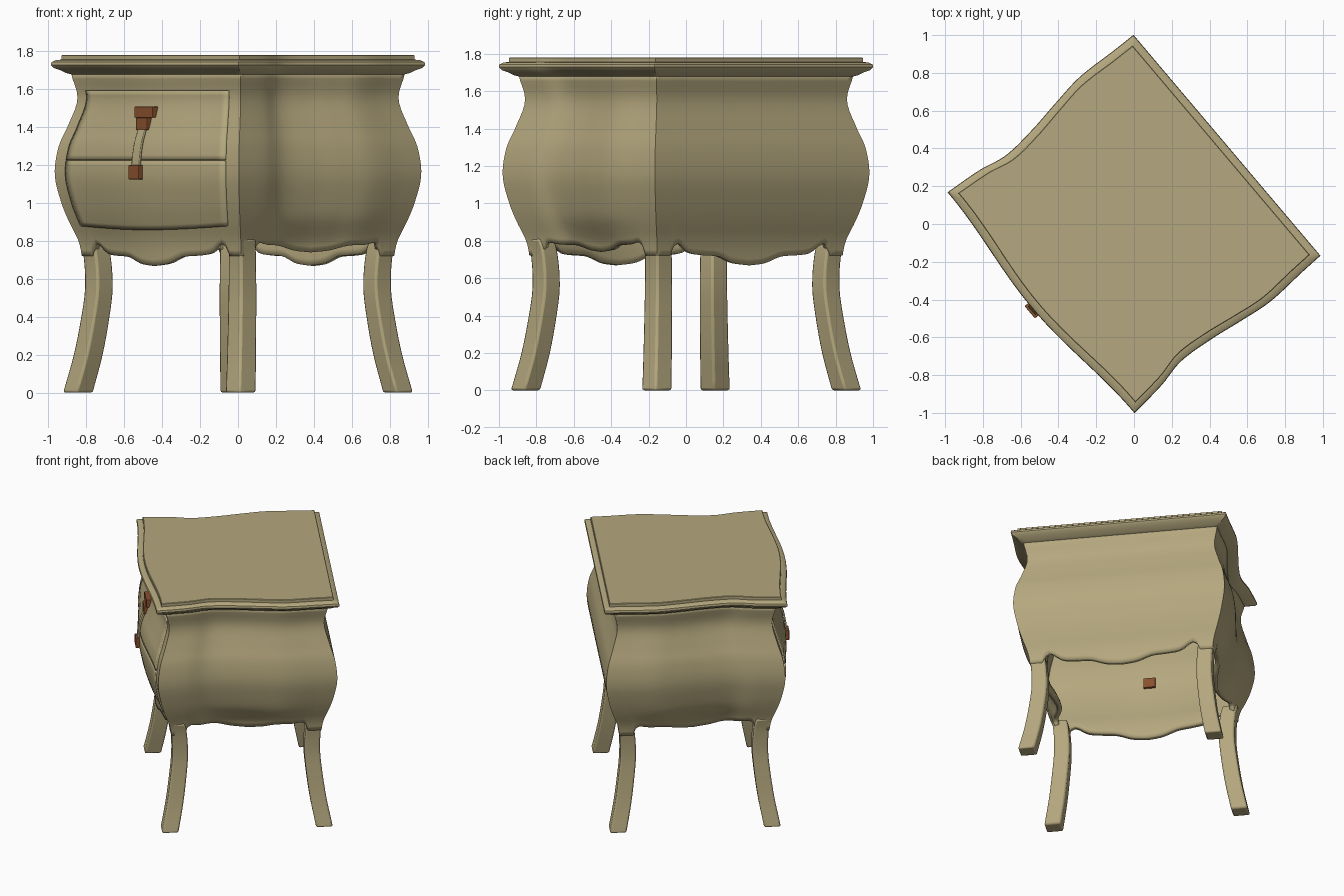
import bpy, bmesh, math
from mathutils import Vector, Matrix

if "Cube" in bpy.data.objects:
    bpy.data.objects.remove(bpy.data.objects["Cube"])

W, D = 0.766, 0.645                       # half width and half depth of the top
TURN = Matrix.Rotation(math.radians(-49.75), 4, "Z")
LEG = 0.11


def material(name, rgb):
    m = bpy.data.materials.new(name)
    m.use_nodes = True
    m.diffuse_color = (*rgb, 1)
    m.node_tree.nodes["Principled BSDF"].inputs["Base Color"].default_value = (*rgb, 1)
    return m


TAN = material("tan paint", (0.46, 0.39, 0.21))
BROWN = material("brown leather", (0.25, 0.08, 0.027))


def smooth_at(points, x):
    """Catmull-Rom style interpolation through (x, value) points."""
    if x <= points[0][0]:
        return points[0][1]
    if x >= points[-1][0]:
        return points[-1][1]

    def slope(i):
        a, b = points[max(i - 1, 0)], points[min(i + 1, len(points) - 1)]
        return (b[1] - a[1]) / (b[0] - a[0])
    i = max(k for k in range(len(points) - 1) if points[k][0] <= x)
    (x0, y0), (x1, y1) = points[i], points[i + 1]
    h = x1 - x0
    t = (x - x0) / h
    return ((2*t**3 - 3*t*t + 1) * y0 + (t**3 - 2*t*t + t) * h * slope(i)
            + (3*t*t - 2*t**3) * y1 + (t**3 - t*t) * h * slope(i + 1))


# Inset of the body from the top's outline, by height
INSET = [(0, .04), (.2, .08), (.4, .108), (.55, .122), (.7, .118), (.8, .104), (.9, .069),
         (1, .04), (1.15, .015), (1.3, .03), (1.4, .062), (1.55, .10), (1.68, .076)]
# Serpentine side in plan, from front to back
SIDE = [(0, 0), (.16, -.02), (.28, -.05), (.43, -.037), (.58, -.008), (.72, .014), (.9, .004), (1, 0)]
# Apron edge heights, from the middle to the leg
APRON_LONG = [(0, .668), (.2, .68), (.4, .715), (.6, .722), (.78, .735), (.92, .785), (1, .765)]
APRON_SIDE = [(0, .74), (.25, .75), (.5, .775), (.75, .78), (.92, .79), (1, .765)]


def inset(z):
    return smooth_at(INSET, z)


def plan(edge, u, off):
    """Point on edge 0 front, 1 right, 2 back, 3 left; u runs -1 to 1 anticlockwise."""
    w, d = W - off, D - off
    if edge == 0:
        return Vector((u * w, -d - 0.055 * math.cos(math.pi * u / 2) ** 2, 0))
    if edge == 2:
        return Vector((-u * w, d, 0))
    v = u if edge == 1 else -u
    x = w + smooth_at(SIDE, (v + 1) / 2)
    return Vector((x, v * d, 0)) if edge == 1 else Vector((-x, v * d, 0))


def finish(name, bm, mat, bevel=0, thick=0, smooth=True):
    bmesh.ops.recalc_face_normals(bm, faces=bm.faces) if not thick else None
    bm.transform(TURN)
    mesh = bpy.data.meshes.new(name)
    bm.to_mesh(mesh)
    bm.free()
    ob = bpy.data.objects.new(name, mesh)
    bpy.context.collection.objects.link(ob)
    mesh.materials.append(mat)
    if thick:
        s = ob.modifiers.new("thickness", "SOLIDIFY")
        s.thickness, s.offset = thick, -1
    if bevel:
        b = ob.modifiers.new("soft edges", "BEVEL")
        b.width, b.segments, b.limit_method = bevel, 2, "ANGLE"
    if smooth:
        bpy.ops.object.select_all(action="DESELECT")
        ob.select_set(True)
        bpy.context.view_layer.objects.active = ob
        bpy.ops.object.shade_smooth_by_angle(angle=math.radians(35))
    return ob


def loft(bm, rows, closed=True):
    """Quads between successive rows of points; returns the vertex rows."""
    vs = [[bm.verts.new(p) for p in row] for row in rows]
    n = len(rows[0])
    for a, b in zip(vs, vs[1:]):
        for i in range(n if closed else n - 1):
            j = (i + 1) % n
            bm.faces.new((a[i], a[j], b[j], b[i]))
    return vs


RING = [(e, -1 + 2 * i / 44) for e in range(4) for i in range(44)]

# Bombe body with scalloped apron, open underneath


def apron(edge, u):
    half = (W if edge % 2 == 0 else D) - 0.11
    q = abs(u) * half / (half - LEG)
    if q > 1:
        return 0.72
    return smooth_at(APRON_SIDE if edge % 2 else APRON_LONG, q)


def body_point(edge, u, k):
    low = apron(edge, u)
    z = low + (1.685 - low) * k
    p = plan(edge, u, inset(z))
    if edge % 2:                          # sides tuck under near the apron
        tuck = 0.035 * max(0, min(1, (0.92 - z) / 0.14)) * math.cos(math.pi * u / 2) ** 2
        p.x -= math.copysign(tuck, p.x)
    p.z = z
    return p


bm = bmesh.new()
loft(bm, [[body_point(e, u, k / 30) for e, u in RING] for k in range(31)])
finish("body", bm, TAN, thick=0.035)

# Moulded top
PROFILE = [(.095, 1.672), (.058, 1.685), (.04, 1.698), (.012, 1.712), (0, 1.728),
           (.003, 1.743), (.018, 1.753), (.04, 1.756), (.04, 1.777), (.044, 1.78)]
bm = bmesh.new()
rings = loft(bm, [[plan(e, u, o) + Vector((0, 0, z)) for e, u in RING] for o, z in PROFILE])
bm.faces.new(rings[0][::-1])
bm.faces.new(rings[-1])
finish("moulded_top", bm, TAN)

# Curved legs
for sx, sy, name in ((-1, -1, "front_right_leg"), (1, -1, "front_left_leg"),
                     (1, 1, "back_left_leg"), (-1, 1, "back_right_leg")):
    bm = bmesh.new()
    rows = []
    for k in range(17):
        z = 0.81 * k / 16
        o = inset(z) + 0.003
        a = 0.107 + 0.01 * (1 - z / 0.81)
        x1, y1 = W - o, D - o
        rows.append([(sx * x, sy * y, z) for x, y in
                     ((x1, y1), (x1 - a, y1), (x1 - a, y1 - a), (x1, y1 - a))])
    rings = loft(bm, rows)
    bm.faces.new(rings[0])
    bm.faces.new(rings[-1])
    finish(name, bm, TAN, bevel=0.012)


# Panels that follow the front
def front_panel(name, half, low, high, raise_by, thick, mat, sag=0):
    bm = bmesh.new()
    rows = []
    for k in range(15):
        row = []
        for i in range(25):
            u = half * (i / 12 - 1)
            base = low - sag * math.cos(math.pi * u / 2 / half)
            z = base + (high - base) * k / 14
            row.append(plan(0, u, inset(z)) + Vector((0, -raise_by, z)))
        rows.append(row)
    loft(bm, rows, closed=False)
    finish(name, bm, mat, thick=thick)


front_panel("upper_drawer", 0.865, 1.228, 1.592, 0.012, 0.02, TAN)
front_panel("lower_drawer", 0.865, 0.878, 1.223, 0.012, 0.02, TAN, sag=0.02)
front_panel("pull_strap", 0.04, 1.19, 1.40, 0.026, 0.012, TAN)


# Brown pull fittings
def fitting(name, width, low, high, out, depth):
    z = (low + high) / 2
    p = plan(0, 0, inset(z))
    size = Vector((width, depth, high - low))
    place = Matrix.Translation((0, p.y - out + depth / 2, z))
    bm = bmesh.new()
    bmesh.ops.create_cube(bm, size=1, matrix=place @ Matrix.Diagonal((*size, 1)))
    finish(name, bm, BROWN, bevel=0.004, smooth=False)


fitting("pull_top_plate", 0.15, 1.45, 1.508, 0.04, 0.05)
fitting("pull_clip", 0.09, 1.385, 1.45, 0.035, 0.05)
fitting("pull_lower_tab", 0.085, 1.125, 1.20, 0.038, 0.095)
